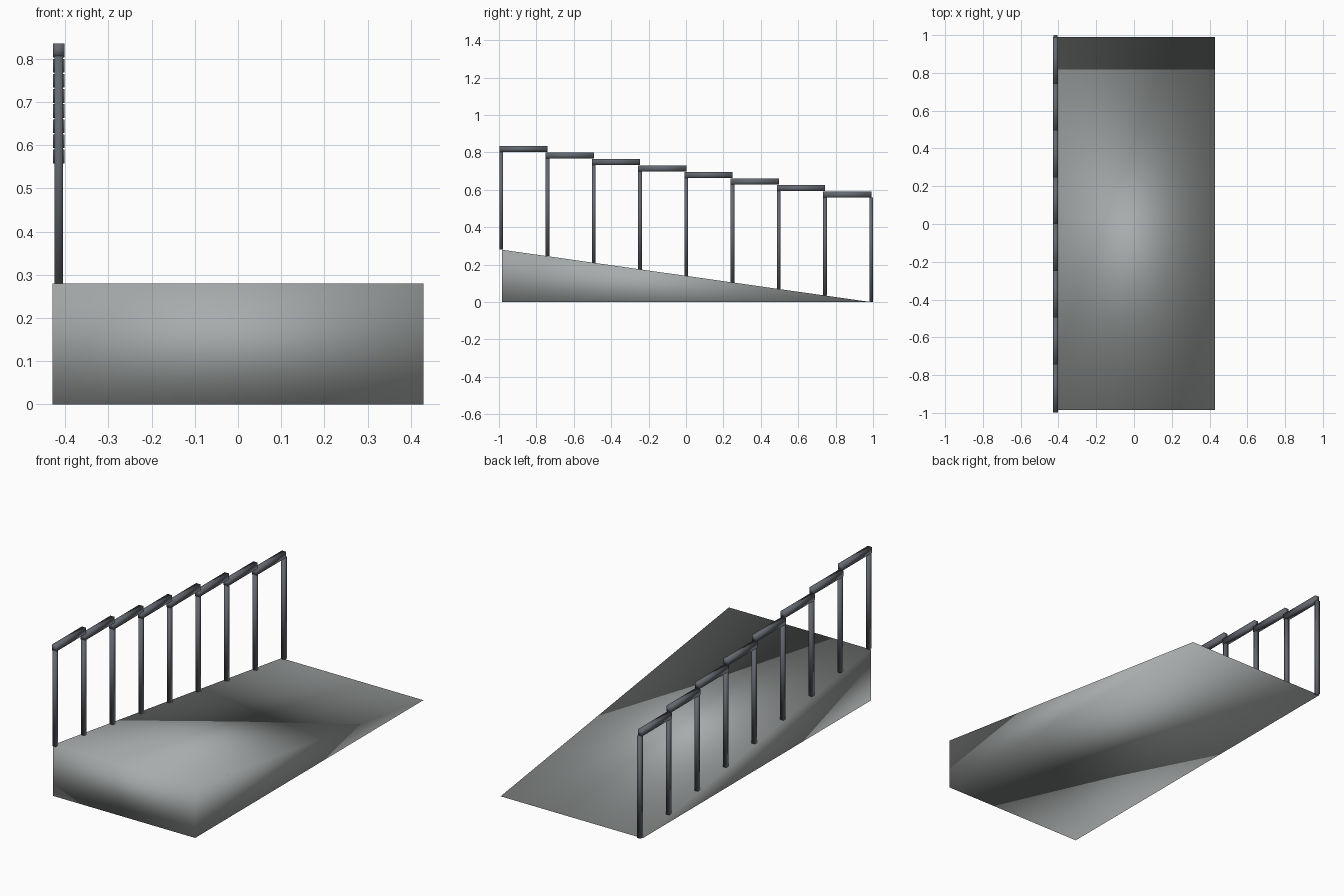
import bpy
import bmesh

cube = bpy.data.objects.get("Cube")
if cube:
    bpy.data.objects.remove(cube, do_unlink=True)


def material(name, rgb):
    mat = bpy.data.materials.new(name)
    mat.use_nodes = True
    colour = (*rgb, 1)
    mat.diffuse_color = colour
    mat.node_tree.nodes["Principled BSDF"].inputs["Base Color"].default_value = colour
    return mat


def extruded(name, profile, x0, x1, mat):
    """Extrude a side profile of (y, z) points from x0 to x1, softly shaded."""
    bm = bmesh.new()
    face = bm.faces.new([bm.verts.new((x0, y, z)) for y, z in profile])
    side = bmesh.ops.extrude_face_region(bm, geom=[face])
    verts = [v for v in side["geom"] if isinstance(v, bmesh.types.BMVert)]
    bmesh.ops.translate(bm, verts=verts, vec=(x1 - x0, 0, 0))
    bmesh.ops.recalc_face_normals(bm, faces=bm.faces)
    for f in bm.faces:
        f.smooth = True
    mesh = bpy.data.meshes.new(name)
    bm.to_mesh(mesh)
    bm.free()
    mesh.materials.append(mat)
    obj = bpy.data.objects.new(name, mesh)
    bpy.context.collection.objects.link(obj)
    return obj


def bar(name, half_width, y0, y1, z0, z1):
    profile = [(y0, z0), (y1, z0), (y1, z1), (y0, z1)]
    return extruded(name, profile, RAIL_X - half_width, RAIL_X + half_width, steel)


concrete = material("concrete grey", (0.39, 0.41, 0.41))
steel = material("dark steel", (0.125, 0.138, 0.16))

FRONT, BACK, HEIGHT = -0.985, 0.99, 0.28
RAIL_X = -0.415
SPANS = 8
PITCH = 0.2473
DROP = 0.035

# Ramp wedge
extruded("ramp", [(FRONT, 0), (BACK, 0), (FRONT, HEIGHT)], -0.43, 0.43, concrete)

# Handrail posts standing on the slope
for i in range(SPANS + 1):
    y = -0.988 + i * PITCH
    foot = max(0, HEIGHT * (BACK - y) / (BACK - FRONT))
    top = 0.806 - min(i, SPANS - 1) * DROP
    if i == SPANS:
        top -= 0.002
    bar(f"post_{i + 1}", 0.01, y - 0.01, y + 0.01, min(foot, HEIGHT), top)

# Stepped handrail segments
for i in range(SPANS):
    y = -0.998 + i * PITCH
    top = 0.835 - i * DROP
    bar(f"handrail_{i + 1}", 0.013, y, y + 0.258, top - 0.032, top)
